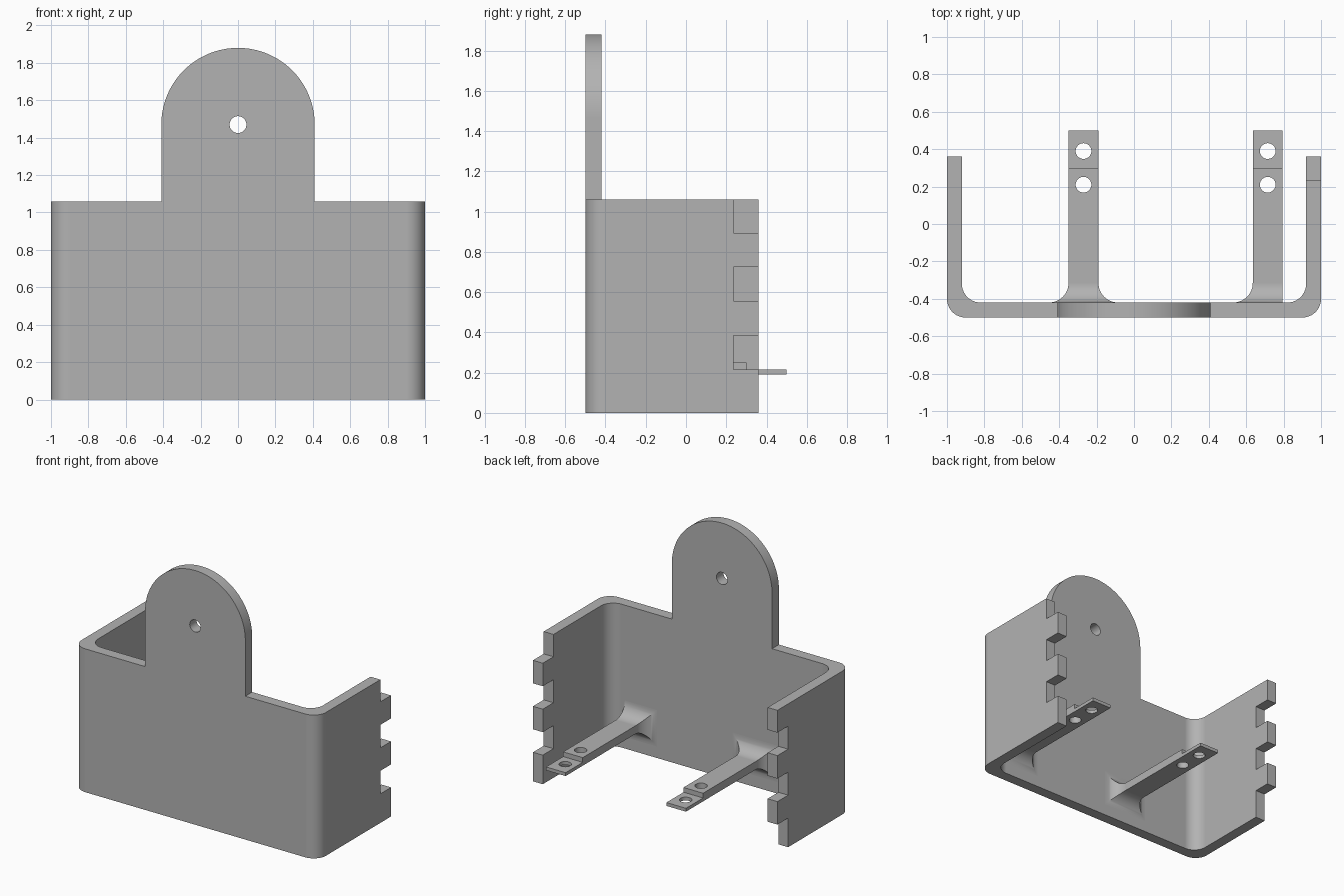
import bpy, bmesh
from math import sin, cos, pi, radians
from mathutils import Matrix, Vector

if "Cube" in bpy.data.objects:
    bpy.data.objects.remove(bpy.data.objects["Cube"], do_unlink=True)

grey = bpy.data.materials.new("plain grey")
grey.use_nodes = True
grey.diffuse_color = (0.45, 0.45, 0.45, 1)
grey.node_tree.nodes["Principled BSDF"].inputs["Base Color"].default_value = grey.diffuse_color

T = 0.08            # plate thickness
FRONT, BACK = -0.5, 0.36
INNER = FRONT + T   # inner face of the main plate
HEIGHT = 1.06


def add_object(name, bm):
    bmesh.ops.recalc_face_normals(bm, faces=bm.faces)
    mesh = bpy.data.meshes.new(name)
    bm.to_mesh(mesh)
    bm.free()
    mesh.materials.append(grey)
    obj = bpy.data.objects.new(name, mesh)
    bpy.context.collection.objects.link(obj)
    return obj


def prism(name, points, move):
    """Extrude a closed outline of 3D points along a vector."""
    bm = bmesh.new()
    face = bm.faces.new([bm.verts.new(p) for p in points])
    side = bmesh.ops.extrude_face_region(bm, geom=[face])["geom"]
    bmesh.ops.translate(bm, vec=move, verts=[g for g in side if isinstance(g, bmesh.types.BMVert)])
    return add_object(name, bm)


def box(name, lo, hi):
    lo, hi = Vector(lo), Vector(hi)
    bm = bmesh.new()
    bmesh.ops.create_cube(bm, size=1)
    bmesh.ops.transform(bm, matrix=Matrix.Translation((lo + hi) / 2) @ Matrix.Diagonal((*(hi - lo), 1)), verts=bm.verts)
    return add_object(name, bm)


def drill(name, centre, radius, axis):
    bm = bmesh.new()
    bmesh.ops.create_cone(bm, cap_ends=True, segments=40, radius1=radius, radius2=radius, depth=0.4)
    turn = Matrix.Rotation(pi / 2, 4, "X") if axis == "Y" else Matrix()
    bmesh.ops.transform(bm, matrix=Matrix.Translation(centre) @ turn, verts=bm.verts)
    return add_object(name, bm)


def activate(obj):
    bpy.ops.object.select_all(action="DESELECT")
    obj.select_set(True)
    bpy.context.view_layer.objects.active = obj


def combine(obj, other, operation):
    """Apply a boolean and discard the second object."""
    activate(obj)
    mod = obj.modifiers.new("boolean", "BOOLEAN")
    mod.operation, mod.object, mod.solver = operation, other, "EXACT"
    bpy.ops.object.modifier_apply(modifier=mod.name)
    bpy.data.objects.remove(other, do_unlink=True)


def finish(obj):
    activate(obj)
    bpy.ops.object.shade_smooth_by_angle(angle=radians(30))
    mod = obj.modifiers.new("even shading", "WEIGHTED_NORMAL")
    mod.keep_sharp = True


def arc(cx, cy, r, start, end, steps=16):
    angles = [radians(start + (end - start) * i / steps) for i in range(steps + 1)]
    return [(cx + r * cos(a), cy + r * sin(a)) for a in angles]


# U-shaped shell with rounded corners inside and out
R = 0.1
right_half = arc(1 - R, FRONT + R, R, 270, 360) + [(1, BACK), (1 - T, BACK)]
right_half += arc(1 - T - R, INNER + R, R, 360, 270)
n = 17 + 1      # points on the outer side of the half profile
outer, inner = right_half[:n], right_half[n:]
mirror = lambda pts: [(-x, y) for x, y in reversed(pts)]
outline = outer + inner + mirror(inner) + mirror(outer)
bracket = prism("bracket", [(x, y, 0) for x, y in outline], (0, 0, HEIGHT))

# Arched hanging tab with a screw hole
W, ARCH = 0.41, 1.47
tab = [(-W, 0.8), (W, 0.8)] + arc(0, ARCH, W, 0, 180, 64)
combine(bracket, prism("hanging_tab", [(x, FRONT, z) for x, z in tab], (0, T, 0)), "UNION")
combine(bracket, drill("tab_hole", (0, FRONT, ARCH), 0.045, "Y"), "DIFFERENCE")

# Interlocking finger notches, staggered between the two side walls
STEP = 0.17
for side, tops in ((1, (HEIGHT, 0.725, 0.385)), (-1, (0.895, 0.555, 0.215))):
    for top in tops:
        low = top - STEP if top > 0.3 else -0.1
        high = top + 0.1 if top == HEIGHT else top
        low = 0.895 if top == HEIGHT else low
        x = side * (1 - T / 2)
        combine(bracket, box("notch", (x - T, 0.235, low), (x + T, 0.5, high)), "DIFFERENCE")
finish(bracket)


# Support arms flaring into the plate, with a stepped, drilled tip
def support_arm(name, x0, x1, flare_left, flare_right):
    z0, z1, r, steps = 0.19, 0.25, 0.105, 14
    sections = [(INNER - 0.03, r)]
    for i in range(steps + 1):
        a = pi / 2 * (1 - i / steps)
        sections.append((INNER + r * (1 - sin(a)), r * (1 - cos(a))))
    sections.append((0.5, 0))
    bm = bmesh.new()
    rings = []
    for y, d in sections:
        xa, xb = x0 - d * flare_left, x1 + d * flare_right
        corners = [(xa, z0 - d), (xb, z0 - d), (xb, z1 + d), (xa, z1 + d)]
        rings.append([bm.verts.new((x, y, z)) for x, z in corners])
    for a, b in zip(rings, rings[1:]):
        for i in range(4):
            j = (i + 1) % 4
            bm.faces.new((a[i], a[j], b[j], b[i]))
    bm.faces.new(rings[0])
    bm.faces.new(rings[-1])
    arm = add_object(name, bm)
    combine(arm, box("step", (x0 - 0.1, 0.3, 0.215), (x1 + 0.1, 0.7, 0.4)), "DIFFERENCE")
    for y in (0.21, 0.39):
        combine(arm, drill("arm_hole", ((x0 + x1) / 2, y, z0), 0.042, "Z"), "DIFFERENCE")
    finish(arm)


support_arm("right_support_arm", -0.35, -0.19, 1, 1)
support_arm("left_support_arm", 0.635, 0.795, 1, 0)
